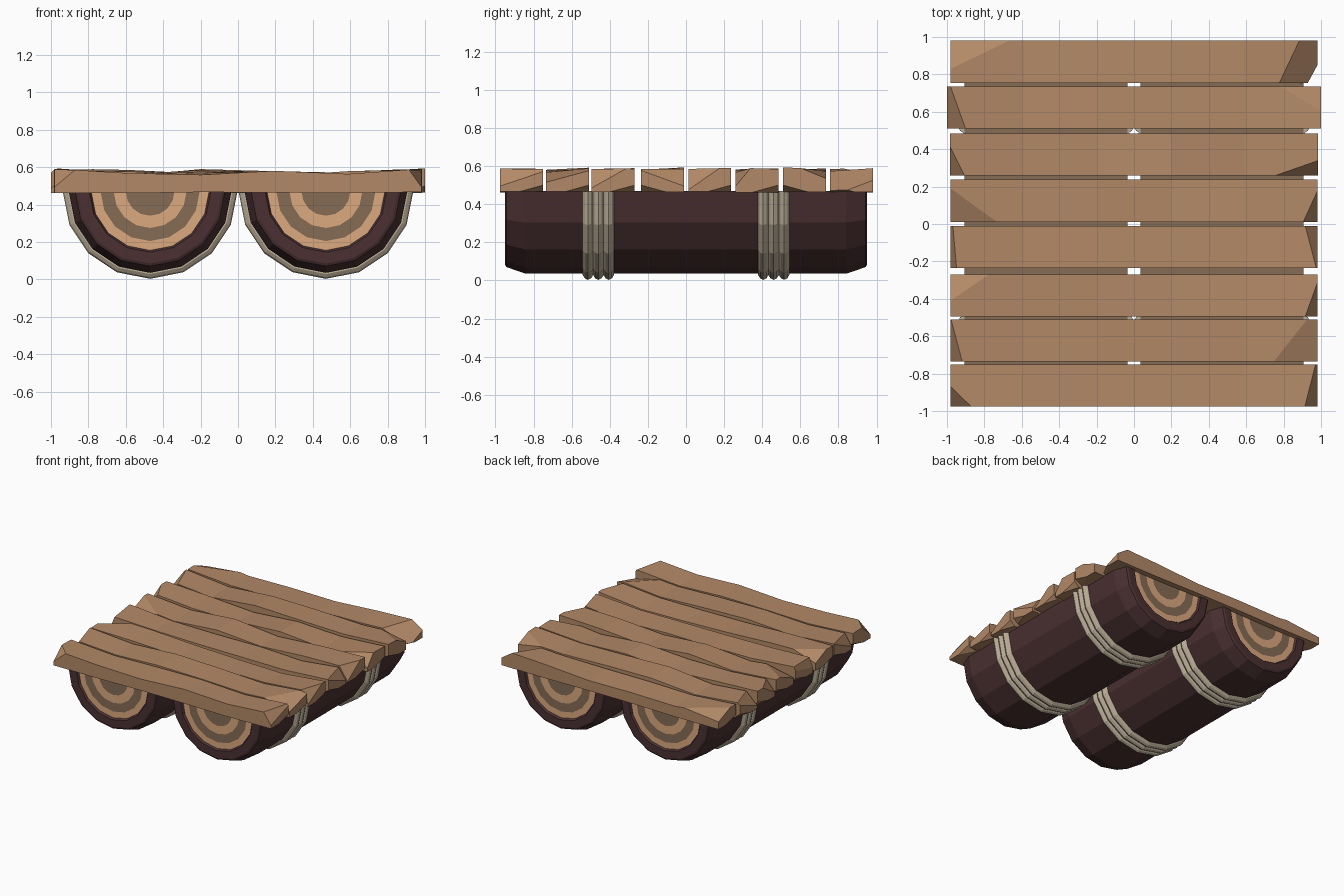
import bpy, bmesh, math, random
from mathutils import Vector

if "Cube" in bpy.data.objects:
    bpy.data.objects.remove(bpy.data.objects["Cube"])

random.seed(4)


def mat(name, rgb):
    m = bpy.data.materials.new(name)
    m.diffuse_color = (*rgb, 1)
    m.use_nodes = True
    m.node_tree.nodes["Principled BSDF"].inputs["Base Color"].default_value = m.diffuse_color
    return m


PLANK = mat("plank_wood", (0.45, 0.25, 0.135))
BARK = mat("bark", (0.07, 0.03, 0.032))
LIGHT = mat("light_ring", (0.72, 0.40, 0.21))
DARK = mat("dark_ring", (0.24, 0.15, 0.09))
ROPE = mat("rope", (0.50, 0.42, 0.31))
LOG_X, LOG_Z = 0.47, 0.47


def finish(bm, name, mats):
    bmesh.ops.recalc_face_normals(bm, faces=bm.faces)
    me = bpy.data.meshes.new(name)
    bm.to_mesh(me)
    bm.free()
    for m in mats:
        me.materials.append(m)
    ob = bpy.data.objects.new(name, me)
    bpy.context.collection.objects.link(ob)
    return ob


def half_lathe(name, cx, profile, mats, slots, closed=False):
    """Sweep (radius, y) points through the lower half circle in 8 steps."""
    bm = bmesh.new()
    rows = []
    for k in range(9):
        a = math.pi + math.pi * k / 8
        rows.append([bm.verts.new((cx + r * math.cos(a), y, LOG_Z + r * math.sin(a)))
                     for r, y in profile])
    n = len(profile)
    for a, b in zip(rows, rows[1:]):
        for i in range(n if closed else n - 1):
            j = (i + 1) % n
            f = bm.faces.new((a[i], a[j], b[j], b[i]))
            f.material_index = slots[i] if slots else 0
    bmesh.ops.remove_doubles(bm, verts=bm.verts, dist=1e-5)
    bmesh.ops.holes_fill(bm, edges=[e for e in bm.edges if e.is_boundary], sides=0)
    return finish(bm, name, mats)


# Half logs: ringed end grain, bark lip, bevelled bark
end = [(0, 0.935), (0.13, 0.935), (0.195, 0.935), (0.265, 0.935), (0.315, 0.935),
       (0.325, 0.95), (0.385, 0.95), (0.40, 0.943), (0.435, 0.84)]
end_slots = [2, 1, 2, 1, 0, 0, 0, 0]
log_profile = [(r, -y) for r, y in end] + end[::-1]
log_slots = end_slots + [0] + end_slots[::-1]

# Rope: three bulging strands side by side
rope_profile = [(0.42, -0.082)]
for s in range(3):
    y0 = -0.082 + s * 0.0547
    rope_profile += [(0.442, y0), (0.459, y0 + 0.011), (0.467, y0 + 0.027), (0.459, y0 + 0.044)]
rope_profile += [(0.442, 0.082), (0.42, 0.082)]

for side, sx in (("left", -1), ("right", 1)):
    half_lathe(f"log_{side}", sx * LOG_X, log_profile, [BARK, LIGHT, DARK], log_slots)
    for place, y in (("front", -0.46), ("back", 0.46)):
        half_lathe(f"rope_{side}_{place}", sx * LOG_X,
                   [(r, y + dy) for r, dy in rope_profile], [ROPE], None, True)

# Deck planks: front y, half length, then end chips as
# (side, corner y side, two top points of the cut, drop at the corner)
W = 0.225
planks = [
    (-0.975, 0.98, [(-1, -1, (-0.98, -0.88), (-0.88, -0.975), 0.09),
                    (1, -1, (0.92, -0.975), (0.975, -0.75), 0.09)]),
    (-0.735, 0.98, [(-1, -1, (-0.975, -0.55), (-0.92, -0.735), 0.10),
                    (1, -1, (0.70, -0.735), (0.97, -0.51), 0.07)]),
    (-0.495, 0.98, [(-1, 1, (-0.98, -0.39), (-0.81, -0.27), 0.06),
                    (1, -1, (0.92, -0.495), (0.98, -0.33), 0.10)]),
    (-0.235, 0.98, [(-1, -1, (-0.97, -0.05), (-0.95, -0.235), 0.08),
                    (1, 1, (0.97, -0.2), (0.92, -0.01), 0.09)]),
    (0.012, 0.98, [(-1, -1, (-0.98, 0.17), (-0.67, 0.012), 0.07),
                   (1, -1, (0.91, 0.012), (0.98, 0.16), 0.11)]),
    (0.26, 0.985, [(-1, -1, (-0.985, 0.40), (-0.91, 0.26), 0.09),
                   (1, -1, (0.72, 0.26), (0.985, 0.33), 0.09)]),
    (0.51, 1.0, [(-1, -1, (-0.99, 0.73), (-0.90, 0.51), 0.10),
                 (1, 1, (0.75, 0.735), (1.0, 0.63), 0.05)]),
    (0.755, 0.98, [(-1, 1, (-0.98, 0.85), (-0.47, 0.98), 0.06),
                   (1, 1, (0.77, 0.755), (0.90, 0.98), 0.06)]),
]


def cut(bm, pts, outward):
    a, b, c = (Vector(p) for p in pts)
    no = (b - a).cross(c - a).normalized()
    if no.dot(Vector(outward)) < 0:
        no = -no
    bmesh.ops.bisect_plane(bm, geom=bm.verts[:] + bm.edges[:] + bm.faces[:],
                           plane_co=a, plane_no=no, clear_outer=True)
    bmesh.ops.holes_fill(bm, edges=[e for e in bm.edges if e.is_boundary], sides=0)


for n, (y0, half, chips) in enumerate(planks):
    y1 = y0 + W
    bm = bmesh.new()
    rows = []
    for k, t in enumerate((-1, -0.6, -0.2, 0.2, 0.6, 1)):
        top = 0.588 if abs(t) == 1 else random.uniform(0.55, 0.585)
        tilt = random.uniform(-0.006, 0.006)
        low = random.uniform(0.46, 0.468)
        rows.append([bm.verts.new((t * half, y, z)) for y, z in
                     ((y0, low), (y1, low), (y1, top + tilt), (y0, top - tilt))])
    for a, b in zip(rows, rows[1:]):
        for i in range(4):
            j = (i + 1) % 4
            bm.faces.new((a[i], a[j], b[j], b[i]))
    bm.faces.new(rows[0])
    bm.faces.new(rows[-1])
    for sx, sy, p, q, drop in chips:
        corner = (sx * half, y1 if sy > 0 else y0, 0.585 - drop)
        cut(bm, ((*p, 0.578), (*q, 0.578), corner), (sx * 0.2, sy * 0.3, 1))
        # Small splintered corner on the underside
        yb, yo = (y0, y1) if sy > 0 else (y1, y0)
        d = random.uniform(0.03, 0.08)
        cut(bm, ((sx * (half - d), yb, 0.463), (sx * half, yb, 0.50),
                 (sx * half, yb + (yo - yb) * 0.6, 0.463)), (sx, 0, -0.5))
    finish(bm, f"deck_plank_{n + 1}", [PLANK])
